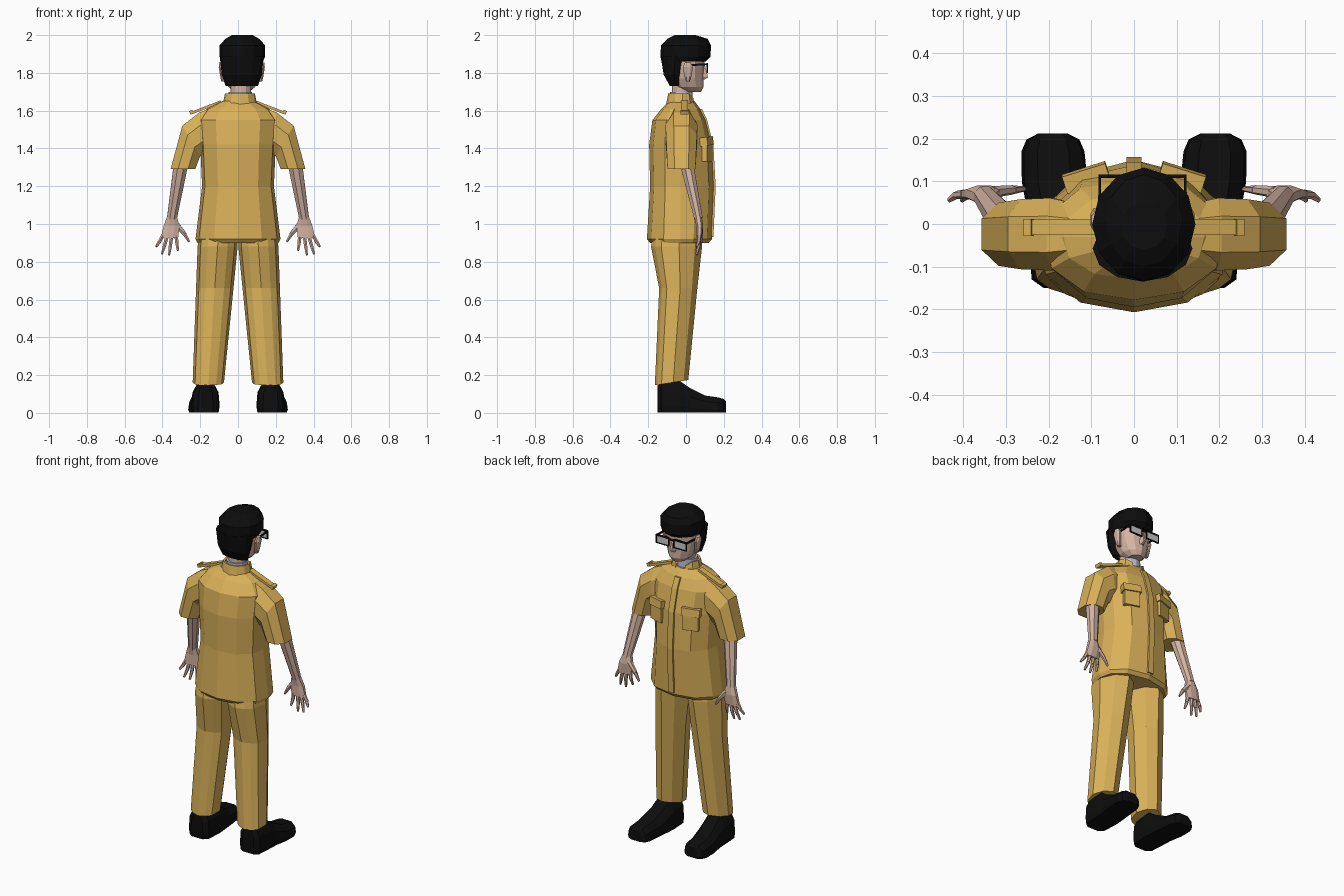
import bpy, bmesh
from math import sin, cos, pi, radians
from mathutils import Vector

if "Cube" in bpy.data.objects:
    bpy.data.objects.remove(bpy.data.objects["Cube"])


def mat(name, r, g, b):
    m = bpy.data.materials.new(name)
    m.diffuse_color = (r, g, b, 1)
    m.use_nodes = True
    m.node_tree.nodes["Principled BSDF"].inputs["Base Color"].default_value = m.diffuse_color
    return m


KHAKI = mat("khaki", 0.70, 0.44, 0.10)
SKIN = mat("skin", 0.67, 0.46, 0.37)
BLACK = mat("black", 0.004, 0.004, 0.004)
LINER = mat("undershirt", 0.55, 0.55, 0.68)


def loft(name, rings, m=None, closed=True, cap=True):
    """Skin quads between rings of equal point count."""
    bm = bmesh.new()
    loops = [[bm.verts.new(p) for p in r] for r in rings]
    n = len(loops[0])
    for a, b in zip(loops, loops[1:]):
        for i in range(n if closed else n - 1):
            j = (i + 1) % n
            bm.faces.new((a[i], a[j], b[j], b[i]))
    if cap:
        bm.faces.new(loops[0])
        bm.faces.new(loops[-1])
    bmesh.ops.recalc_face_normals(bm, faces=bm.faces)
    me = bpy.data.meshes.new(name)
    bm.to_mesh(me)
    bm.free()
    ob = bpy.data.objects.new(name, me)
    bpy.context.collection.objects.link(ob)
    if m:
        me.materials.append(m)
    return ob


def section(tmpl, cx, rx, yb, yf, z, yc=None, tilt=0):
    """Horizontal ring: template scaled to width rx and back/front limits."""
    yc = (yb + yf) / 2 if yc is None else yc
    return [(cx + u * rx, yc + v * ((yf - yc) if v > 0 else (yc - yb)), z + tilt * v)
            for u, v in tmpl]


def bar(name, p, q, w, t, m, w2=None, t2=None, axis=(1, 0, 0), n=4):
    """Tapered prism from p to q; w is the half size along axis, t across it."""
    p, q = Vector(p), Vector(q)
    d = (q - p).normalized()
    a = Vector(axis)
    a = (a - d * a.dot(d)).normalized()
    b = d.cross(a)
    k = 2 ** 0.5 if n == 4 else 1
    ang = [pi / n + 2 * pi * i / n for i in range(n)]
    w2, t2 = w2 or w, t2 or t
    return loft(name, [[p + k * (a * w * cos(x) + b * t * sin(x)) for x in ang],
                       [q + k * (a * w2 * cos(x) + b * t2 * sin(x)) for x in ang]], m)


def mirror_half(half):
    return half + [(-u, v) for u, v in reversed(half[1:-1])]


OVAL = [(sin(2 * pi * i / 12), cos(2 * pi * i / 12)) for i in range(12)]
TORSO = mirror_half([(0, 1), (.6, .84), (.93, .42), (1, 0), (.92, -.5), (.56, -.87), (0, -1)])
LEG = mirror_half([(0, 1), (.62, .72), (1, .1), (.85, -.6), (.5, -.85), (0, -1)])
SLEEVE = [(1, .5), (.4, 1), (-.4, 1), (-1, .5), (-1, -.5), (-.4, -1), (.4, -1), (1, -.5)]

# Shirt body
body = [(.90, .215, -.19, .12), (.92, .225, -.207, .138), (1.2, .19, -.19, .15),
        (1.42, .20, -.195, .138), (1.55, .21, -.178, .105), (1.61, .165, -.13, .075),
        (1.65, .085, -.09, .045)]
loft("shirt_body", [section(TORSO, 0, rx, yb, yf, z, -.03) for z, rx, yb, yf in body], KHAKI)

# Button placket down the front
front = [(.93, .139), (1.2, .151), (1.42, .139), (1.55, .106), (1.61, .078)]
loft("shirt_placket", [[(-.018, y - .02, z), (.018, y - .02, z), (.018, y + .006, z),
                        (-.018, y + .006, z)] for z, y in front], KHAKI)

# Open-fronted collar with hanging tips
arc = [radians(112 + 316 * i / 10) for i in range(11)]
dip = [.025 if i in (0, 10) else 0 for i in range(11)]
collar = loft("shirt_collar",
              [[(.01 + .088 * k * cos(a), -.025 + .077 * k * sin(a), z - d)
                for a, d in zip(arc, dip)] for z, k in ((1.63, 1.05), (1.69, .9))],
              KHAKI, closed=False, cap=False)
collar.modifiers.new("thickness", "SOLIDIFY").thickness = .012
loft("undershirt", [section(OVAL, .012, .062, -.085, .035, z) for z in (1.62, 1.7)], LINER)

for s, side in ((1, "right"), (-1, "left")):
    # Sleeve: outer point, inner point (x, z) and half depth
    rings = []
    for ox, oz, ix, iz, h in ((.13, 1.62, .13, 1.40, .07), (.205, 1.59, .18, 1.37, .085),
                              (.295, 1.52, .20, 1.36, .082), (.357, 1.29, .226, 1.29, .074)):
        rings.append([(s * ((ox + ix) / 2 + u * (ox - ix) / 2), -.024 + v * h,
                       (oz + iz) / 2 + u * (oz - iz) / 2) for u, v in SLEEVE])
    loft(f"sleeve_{side}", rings, KHAKI)

    # Epaulette and its button
    bar(f"epaulette_{side}", (s * .09, -.008, 1.648), (s * .245, -.008, 1.588),
        .018, .007, KHAKI, axis=(0, 1, 0))
    bar(f"epaulette_end_{side}", (s * .238, -.008, 1.595), (s * .255, -.008, 1.588),
        .02, .01, KHAKI, axis=(0, 1, 0))

    # Chest pocket and flap
    slope = (1, -s * .32, 0)
    bar(f"pocket_{side}", (s * .112, .112, 1.33), (s * .112, .112, 1.445),
        .046, .014, KHAKI, axis=slope)
    bar(f"pocket_flap_{side}", (s * .112, .112, 1.415), (s * .112, .106, 1.46),
        .053, .021, KHAKI, axis=slope)

    # Trouser leg with front crease
    legs = [(.95, 0, .205, -.175, .08, 0), (.88, .002, .214, -.185, .085, 0),
            (.66, .024, .222, -.142, .06, 0), (.16, .074, .24, -.165, .012, .014)]
    loft(f"trouser_leg_{side}", [section(LEG, s * (a + b) / 2, (b - a) / 2, yb, yf, z, None, t)
                                 for z, a, b, yb, yf, t in legs], KHAKI)

    # Shoe, lofted heel to toe: y, centre x, half width, top
    shoe = [(-.15, .172, .04, .15), (-.13, .172, .068, .17), (-.03, .172, .075, .165),
            (.02, .175, .074, .13), (.10, .186, .077, .09), (.17, .19, .074, .08),
            (.198, .19, .062, .072), (.212, .19, .035, .06)]
    prof = [(-.92, 0), (-1, .2), (-.92, .65), (-.5, 1), (.5, 1), (.92, .65), (1, .2), (.92, 0)]
    loft(f"shoe_{side}", [[(s * (cx + u * hw), y, .002 + v * zt) for u, v in prof]
                          for y, cx, hw, zt in shoe], BLACK)

    # Forearm, palm, fingers, thumb
    bar(f"forearm_{side}", (s * .295, -.005, 1.36), (s * .35, .066, 1.03), .043, .04, SKIN,
        .028, .024, n=8)
    palm = [(1.04, .349, .064, .026, .02), (.99, .352, .072, .042, .018),
            (.925, .363, .07, .046, .014)]
    loft(f"palm_{side}", [[(s * (x + w * u), y + t * v, z) for u, v in SLEEVE]
                          for z, x, y, w, t in palm], SKIN)
    for i, (bx, tx, tz) in enumerate(((.328, .318, .86), (.351, .365, .835),
                                      (.374, .403, .84), (.398, .433, .88))):
        kx, kz = bx + (tx - bx) * .5, .935 + (tz - .935) * .5
        bar(f"finger_{side}_{i}", (s * bx, .07, .94), (s * kx, .068, kz), .011, .011, SKIN,
            .010, .010, n=6)
        bar(f"fingertip_{side}_{i}", (s * kx, .068, kz), (s * tx, .056, tz), .010, .010, SKIN,
            .006, .006, n=6)
    bar(f"thumb_base_{side}", (s * .33, .075, 1.0), (s * .285, .08, .95), .018, .014, SKIN,
        .012, .011, n=6)
    bar(f"thumb_tip_{side}", (s * .285, .08, .95), (s * .258, .082, .905), .012, .011, SKIN,
        .006, .006, n=6)

# Head, neck, nose and ears (the head sits slightly off centre)
HX = .02
loft("neck", [section(OVAL, .015, .055, -.075, .03, z) for z in (1.64, 1.76)], SKIN)
face = [(1.70, .04, -.02, .08), (1.725, .07, -.06, .093), (1.77, .09, -.09, .093),
        (1.82, .1, -.1, .096), (1.88, .105, -.11, .1), (1.94, .09, -.09, .09)]
loft("head", [section(OVAL, HX, rx, yb, yf, z) for z, rx, yb, yf in face], SKIN)
loft("nose", [[(HX - w, .085, z), (HX + w, .085, z), (HX + w * .4, y, z), (HX - w * .4, y, z)]
              for z, w, y in ((1.765, .016, .098), (1.777, .018, .117), (1.84, .008, .1))], SKIN)
for s, side in ((1, "right"), (-1, "left")):
    loft(f"ear_{side}", [[(HX + s * (.096 + .012 * u + k), .01 + w * v, z) for u, v in SLEEVE]
                         for z, w, k in ((1.755, .01, 0), (1.78, .018, .006),
                                         (1.83, .027, .014), (1.855, .016, .012))], SKIN)

# Hair: crown with overhanging fringe, and lower back
crown = [(1.86, .108, -.13, .105), (1.885, .12, -.135, .13), (1.945, .121, -.133, .132),
         (1.98, .09, -.1, .115), (2.0, .055, -.06, .05)]
loft("hair_crown", [section(OVAL, HX + .003, rx, yb, yf, z) for z, rx, yb, yf in crown], BLACK)
nape = [(1.73, .085, -.085, -.03), (1.79, .106, -.118, -.01), (1.89, .117, -.135, .02)]
loft("hair_nape", [section(OVAL, HX, rx, yb, yf, z) for z, rx, yb, yf in nape], BLACK)

# Glasses: grey lenses, black rims, bridge and temples
GY = .112
for s, side in ((1, "right"), (-1, "left")):
    a, b = HX + s * .018, HX + s * .1
    bar(f"lens_{side}", (a, GY, 1.825), (b, GY, 1.825), .002, .022, None, axis=(0, 1, 0))
    for z, h, part in ((1.848, .005, "top"), (1.802, .003, "bottom")):
        bar(f"rim_{part}_{side}", (a, GY, z), (b, GY, z), .004, h, BLACK, axis=(0, 1, 0))
    for x, part in ((a, "inner"), (b, "outer")):
        bar(f"rim_{part}_{side}", (x, GY, 1.8), (x, GY, 1.852), .003, .004, BLACK)
    bar(f"temple_{side}", (b, GY, 1.846), (b + s * .002, 0, 1.84), .003, .005, BLACK)
bar("bridge", (HX - .018, GY, 1.842), (HX + .018, GY, 1.842), .004, .004, BLACK, axis=(0, 1, 0))
